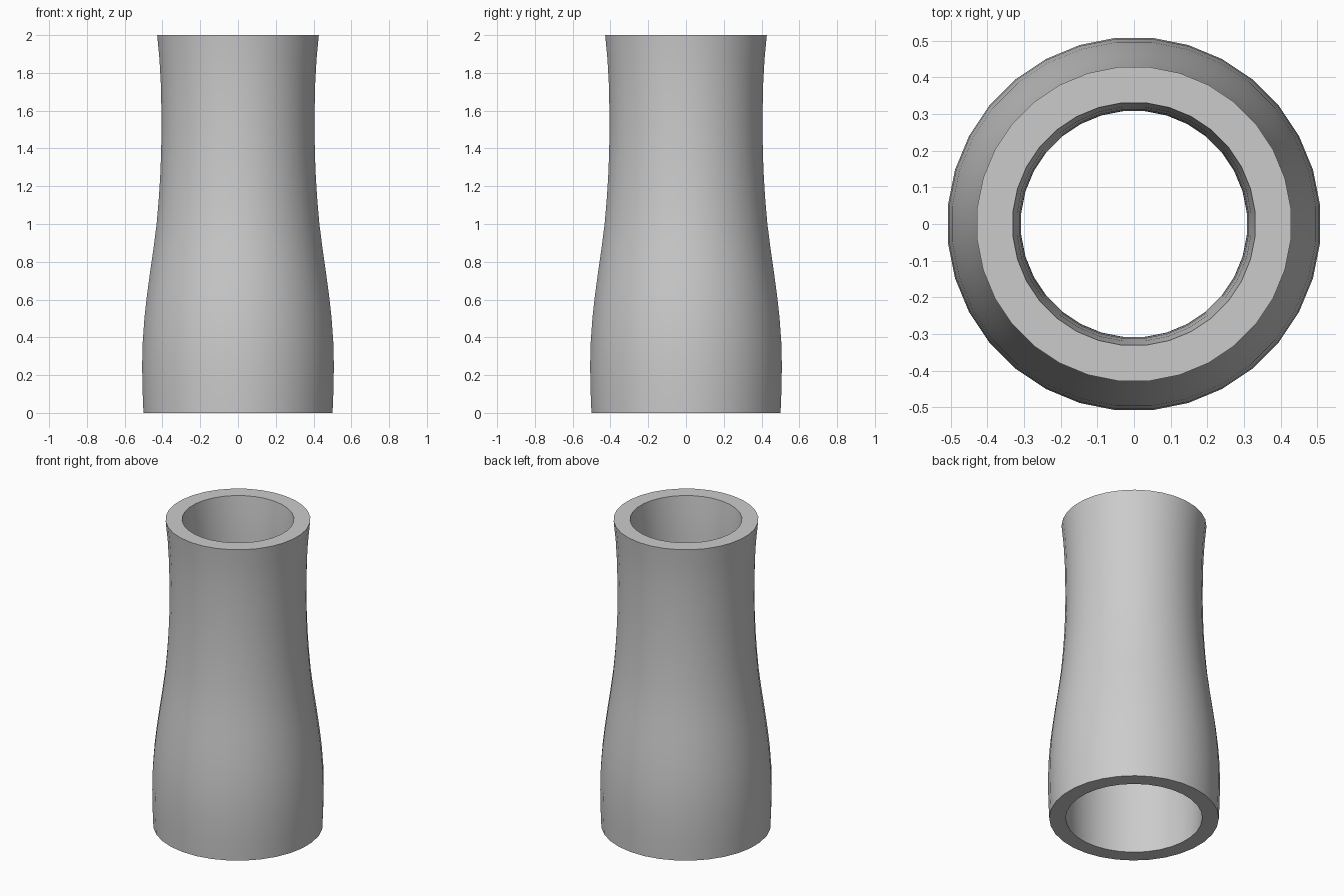
import bpy, bmesh, math
from mathutils import Matrix

cube = bpy.data.objects.get("Cube")
if cube:
    bpy.data.objects.remove(cube, do_unlink=True)

SIDES = 32
HEIGHT = 2.0
WALL = 0.098

# Plain grey material
grey = bpy.data.materials.new("plain_grey")
grey.use_nodes = True
colour = (0.6, 0.6, 0.6, 1.0)
grey.diffuse_color = colour
grey.node_tree.nodes["Principled BSDF"].inputs["Base Color"].default_value = colour

# Outer radii at even heights from the foot to the rim
radii = [0.503, 0.508, 0.51, 0.507, 0.498, 0.484, 0.467, 0.449, 0.433,
         0.422, 0.414, 0.409, 0.407, 0.408, 0.411, 0.418, 0.43]
step = HEIGHT / (len(radii) - 1)
outer = [(r, i * step) for i, r in enumerate(radii)]
inner = [(r - WALL, z) for r, z in reversed(outer)]

# Closed wall section spun around the vertical axis
bm = bmesh.new()
section = [bm.verts.new((r, 0, z)) for r, z in outer + inner]
edges = [bm.edges.new((a, section[i - 1])) for i, a in enumerate(section)]
bmesh.ops.spin(bm, geom=section + edges, cent=(0, 0, 0), axis=(0, 0, 1),
               angle=math.tau, steps=SIDES, use_merge=True)
bmesh.ops.remove_doubles(bm, verts=bm.verts[:], dist=0.0005)
bmesh.ops.rotate(bm, verts=bm.verts[:], cent=(0, 0, 0),
                 matrix=Matrix.Rotation(math.pi / SIDES, 3, 'Z'))
bmesh.ops.recalc_face_normals(bm, faces=bm.faces[:])

mesh = bpy.data.meshes.new("hollow_sleeve")
bm.to_mesh(mesh)
bm.free()
mesh.materials.append(grey)
sleeve = bpy.data.objects.new("hollow_sleeve", mesh)
bpy.context.collection.objects.link(sleeve)

# Smooth walls with crisp rims
bpy.ops.object.select_all(action='DESELECT')
sleeve.select_set(True)
bpy.context.view_layer.objects.active = sleeve
bpy.ops.object.shade_smooth_by_angle(angle=math.radians(30))
